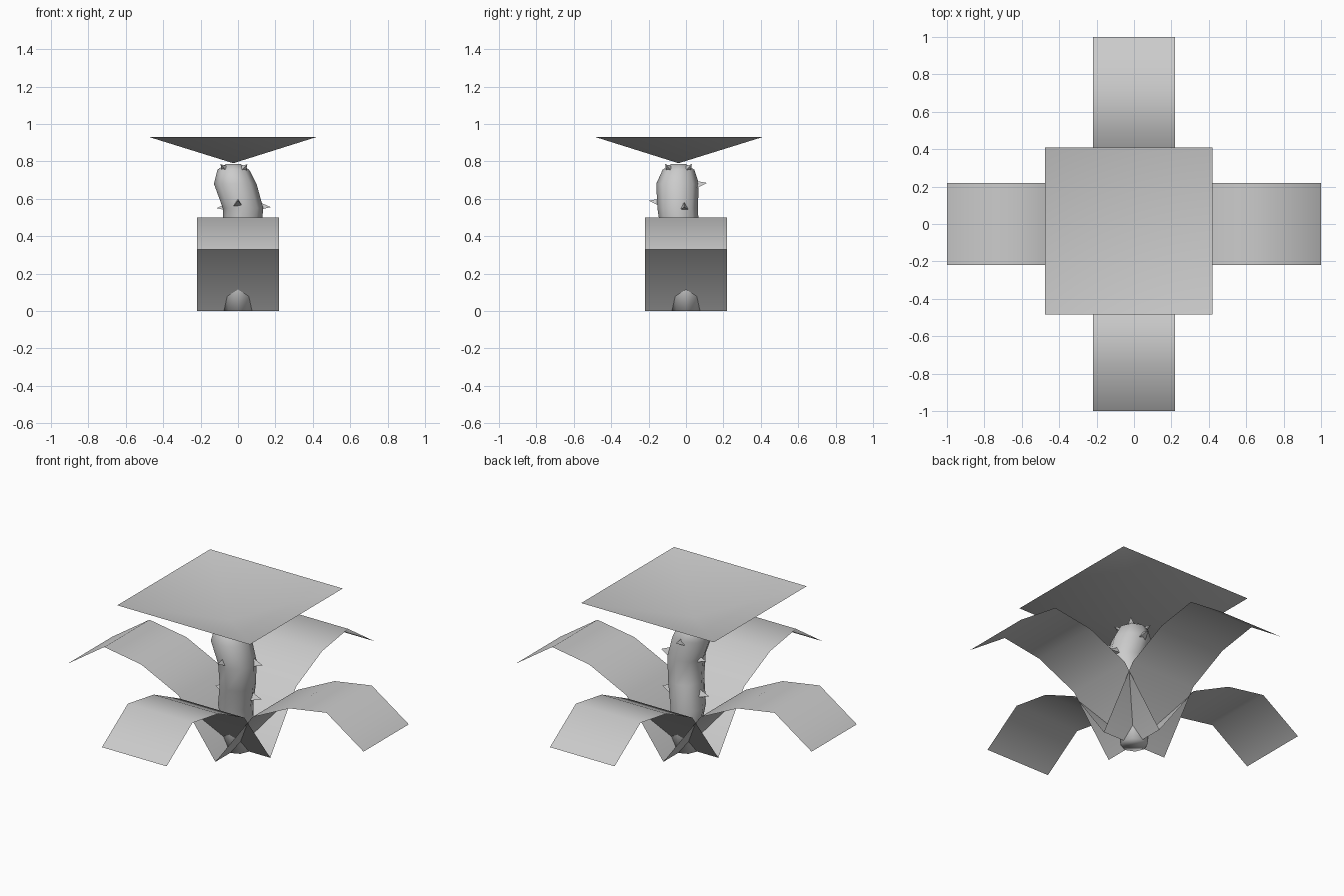
import bpy, math
from mathutils import Vector

if "Cube" in bpy.data.objects:
    bpy.data.objects.remove(bpy.data.objects["Cube"])


def make(name, verts, faces, smooth=True):
    mesh = bpy.data.meshes.new(name)
    mesh.from_pydata(verts, [], faces)
    mesh.update()
    obj = bpy.data.objects.new(name, mesh)
    bpy.context.collection.objects.link(obj)
    for p in mesh.polygons:
        p.use_smooth = smooth
    return obj


# Four drooping leaves: one single-sided strip profile (radius, height), turned
profile = [(0, 0), (0.25, 0.34), (0.5, 0.46), (0.75, 0.5), (1.0, 0.33)]
half = 0.218
for i, label in enumerate(("right", "back", "left", "front")):
    verts = [(r, s * half, z) for r, z in profile for s in (-1, 1)]
    faces = [(2 * k, 2 * k + 2, 2 * k + 3, 2 * k + 1) for k in range(len(profile) - 1)]
    leaf = make(label + "_leaf", verts, faces)
    leaf.rotation_euler.z = i * math.pi / 2

# Wavy eight-sided stem: x, y, z, radius of each ring
rings = [(0, 0, 0.0, 0.075), (0, 0, 0.12, 0.085), (-0.015, 0, 0.27, 0.1),
         (0.02, -0.03, 0.41, 0.102), (0.027, -0.045, 0.55, 0.108),
         (-0.015, -0.045, 0.68, 0.114), (-0.025, -0.04, 0.755, 0.085),
         (-0.025, -0.04, 0.785, 0.04)]
n = 8
verts = [(x + r * math.cos(2 * math.pi * k / n), y + r * math.sin(2 * math.pi * k / n), z)
         for x, y, z, r in rings for k in range(n)]
faces = [(a * n + k, a * n + (k + 1) % n, (a + 1) * n + (k + 1) % n, (a + 1) * n + k)
         for a in range(len(rings) - 1) for k in range(n)]
faces += [tuple(reversed(range(n))), tuple(range((len(rings) - 1) * n, len(rings) * n))]
make("stem", verts, faces)


# Small three-sided thorns
def thorn(name, base, direction, size=0.027, length=0.06):
    d = Vector(direction).normalized()
    side = d.cross(Vector((0, 0, 1))).normalized()
    up = side.cross(d)
    b = Vector(base)
    verts = [b + size * (math.sin(t) * side + math.cos(t) * up)
             for t in (0, 2 * math.pi / 3, 4 * math.pi / 3)] + [b + d * length]
    make(name, verts, [(0, 1, 3), (1, 2, 3), (2, 0, 3), (0, 2, 1)], False)


spots = [((0, -0.14, 0.575), (0, -1, 0.25)), ((0.115, -0.01, 0.555), (1, 0, 0)),
         ((-0.055, -0.03, 0.55), (-1, 0, 0)), ((-0.01, 0.055, 0.67), (0, 1, 0.25)),
         ((-0.085, -0.015, 0.35), (-1, 0, 0)), ((0.1, 0, 0.34), (1, 0, 0))]
for i, (base, d) in enumerate(spots):
    thorn("thorn_%d" % (i + 1), base, d)
for i in range(4):
    a = math.pi / 4 + i * math.pi / 2
    c, s = math.cos(a), math.sin(a)
    thorn("top_thorn_%d" % (i + 1), (-0.022 + 0.07 * c, -0.04 + 0.07 * s, 0.76),
          (c, s, 0.8), 0.02, 0.04)

# Flower: open, shallow upside-down pyramid
make("flower", [(-0.475, -0.485, 0.93), (0.42, -0.485, 0.93), (0.42, 0.41, 0.93),
                (-0.475, 0.41, 0.93), (-0.025, -0.04, 0.79)],
     [(k, (k + 1) % 4, 4) for k in range(4)])
